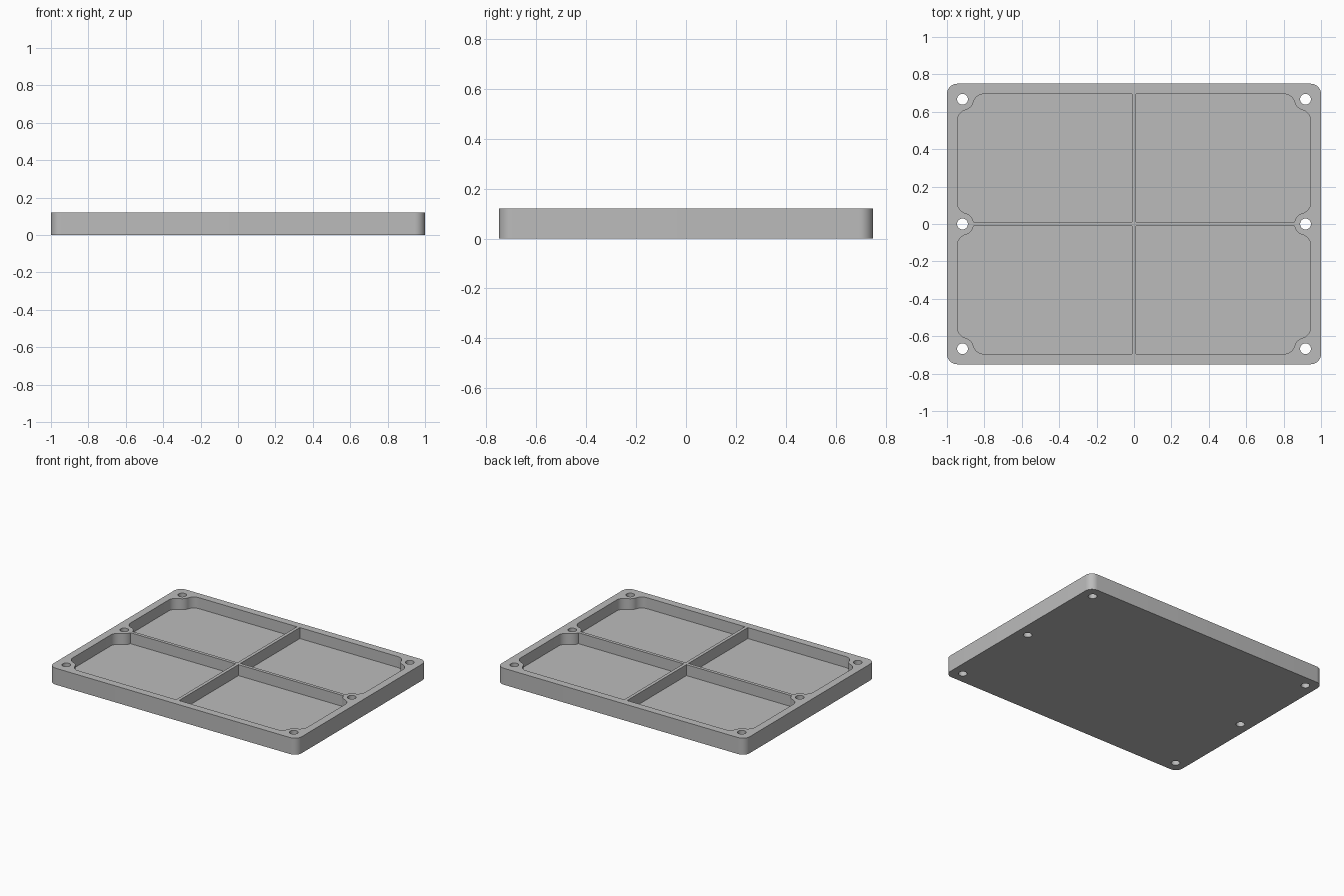
import bpy, bmesh
from math import sin, cos, pi, atan2, sqrt
from mathutils import Vector

cube = bpy.data.objects.get("Cube")
if cube:
    bpy.data.objects.remove(cube, do_unlink=True)

HALF_X, HALF_Y, HEIGHT, CORNER = 1.0, 0.75, 0.12, 0.055
FLOOR = 0.04                      # thickness left under the pockets
IN_X, IN_Y, RIB = 0.945, 0.695, 0.012
HOLE_X, HOLE_Y, HOLE_R = 0.917, 0.667, 0.029
BOSS, FILLET = 0.06, 0.06

grey = bpy.data.materials.new("plain_grey")
grey.use_nodes = True
colour = (0.5, 0.5, 0.5, 1)
grey.diffuse_color = colour
grey.node_tree.nodes["Principled BSDF"].inputs["Base Color"].default_value = colour


def arc(c, r, a0, a1, n=10):
    return [Vector((c[0] + r * cos(a0 + (a1 - a0) * i / n),
                    c[1] + r * sin(a0 + (a1 - a0) * i / n))) for i in range(n + 1)]


def prism(name, outline, z0, z1):
    bm = bmesh.new()
    base = bm.faces.new([bm.verts.new((p[0], p[1], z0)) for p in outline])
    top = bmesh.ops.extrude_face_region(bm, geom=[base])["geom"]
    bmesh.ops.translate(bm, vec=(0, 0, z1 - z0),
                        verts=[v for v in top if isinstance(v, bmesh.types.BMVert)])
    bmesh.ops.recalc_face_normals(bm, faces=bm.faces)
    mesh = bpy.data.meshes.new(name)
    bm.to_mesh(mesh)
    bm.free()
    ob = bpy.data.objects.new(name, mesh)
    bpy.context.collection.objects.link(ob)
    mesh.materials.append(grey)
    return ob


def heading(a, b):
    return atan2(b[1] - a[1], b[0] - a[0])


# Pocket outline for one quarter: fillets flow into round screw bosses
reach = BOSS + FILLET
mid, corner = (HOLE_X, 0), (HOLE_X, HOLE_Y)
side_x, end_y = IN_X - FILLET, IN_Y - FILLET
dy = sqrt(reach ** 2 - (HOLE_X - side_x) ** 2)
dx = sqrt(reach ** 2 - (HOLE_Y - end_y) ** 2)
f1, f2, f3 = (side_x, dy), (side_x, HOLE_Y - dy), (HOLE_X - dx, end_y)
pocket = [Vector((RIB, RIB))]
pocket += arc(mid, BOSS, pi - atan2(RIB, sqrt(BOSS ** 2 - RIB ** 2)), heading(mid, f1))
pocket += arc(f1, FILLET, heading(f1, mid), 0)[1:]
pocket += arc(f2, FILLET, 0, heading(f2, corner))
pocket += arc(corner, BOSS, heading(corner, f2) % (2 * pi), heading(corner, f3) % (2 * pi))[1:]
pocket += arc(f3, FILLET, heading(f3, corner), pi / 2)[1:]
pocket.append(Vector((RIB, IN_Y)))

# Rounded plate
outline = []
for i, (sx, sy) in enumerate([(1, 1), (-1, 1), (-1, -1), (1, -1)]):
    outline += arc((sx * (HALF_X - CORNER), sy * (HALF_Y - CORNER)), CORNER,
                   i * pi / 2, (i + 1) * pi / 2)
tray = prism("tray", outline, 0, HEIGHT)

# Cutters: four pockets and six through holes
cutters = []
for sx in (-1, 1):
    for sy in (-1, 1):
        cutters.append(prism("pocket_cutter", [(p.x * sx, p.y * sy) for p in pocket],
                             FLOOR, HEIGHT + 0.1))
    for y in (-HOLE_Y, 0, HOLE_Y):
        cutters.append(prism("hole_cutter", arc((sx * HOLE_X, y), HOLE_R, 0, 2 * pi, 32)[:-1],
                             -0.1, HEIGHT + 0.1))

bpy.ops.object.select_all(action="DESELECT")
tray.select_set(True)
bpy.context.view_layer.objects.active = tray
for c in cutters:
    c.hide_render = True
    mod = tray.modifiers.new("cut", "BOOLEAN")
    mod.operation, mod.solver, mod.object = "DIFFERENCE", "EXACT", c
    bpy.ops.object.modifier_apply(modifier=mod.name)
for c in cutters:
    bpy.data.objects.remove(c, do_unlink=True)

bpy.ops.object.shade_smooth_by_angle(angle=pi / 6)
